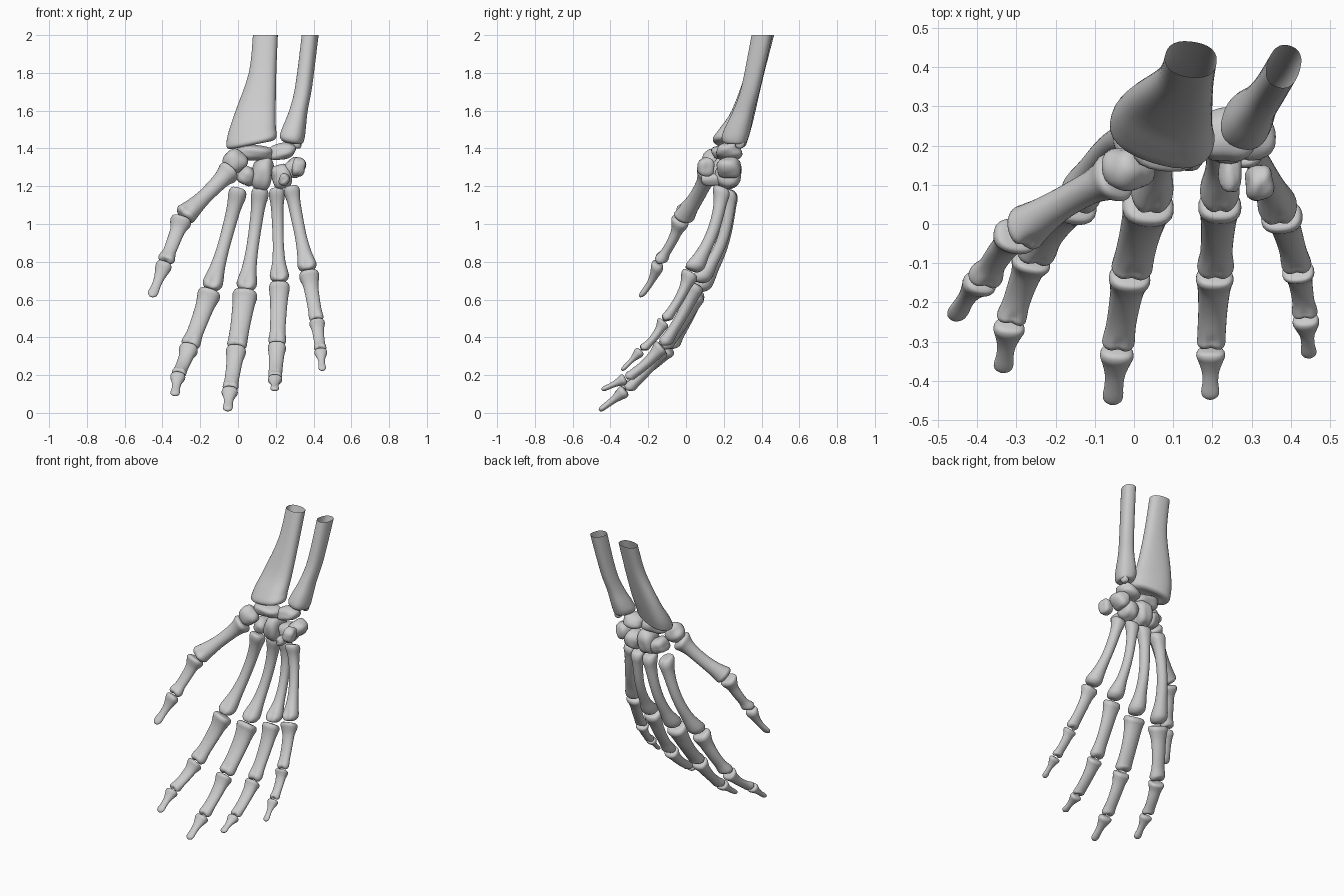
import bpy, bmesh, math
from mathutils import Vector, Matrix, noise

if "Cube" in bpy.data.objects:
    bpy.data.objects.remove(bpy.data.objects["Cube"])

SIDES = 24


def make_object(name, bm):
    bmesh.ops.recalc_face_normals(bm, faces=bm.faces)
    me = bpy.data.meshes.new(name)
    bm.to_mesh(me)
    bm.free()
    for p in me.polygons:
        p.use_smooth = True
    ob = bpy.data.objects.new(name, me)
    bpy.context.collection.objects.link(ob)
    return ob


def skin(name, rings, cap_start=True, cap_end=True):
    bm = bmesh.new()
    vs = [[bm.verts.new(p) for p in r] for r in rings]
    for a, b in zip(vs, vs[1:]):
        for i in range(len(a)):
            j = (i + 1) % len(a)
            bm.faces.new((a[i], a[j], b[j], b[i]))
    for ring, cap in ((vs[0], cap_start), (vs[-1], cap_end)):
        if cap:
            c = bm.verts.new(sum((v.co for v in ring), Vector()) / len(ring))
            for i in range(len(ring)):
                bm.faces.new((ring[i], ring[(i + 1) % len(ring)], c))
    return make_object(name, bm)


def spline(rows, n):
    """Catmull-Rom through rows of numbers, n steps per span."""
    rows = [Vector(r) for r in rows]
    out = []
    for i in range(len(rows) - 1):
        p0, p1, p2 = rows[max(i - 1, 0)], rows[i], rows[i + 1]
        p3 = rows[min(i + 2, len(rows) - 1)]
        for k in range(n):
            t = k / n
            out.append(p1 + (p2 - p0) * (t / 2)
                       + (p0 * 2 - p1 * 5 + p2 * 4 - p3) * (t * t / 2)
                       + (p1 * 3 - p0 - p2 * 3 + p3) * (t ** 3 / 2))
    out.append(rows[-1])
    return out


def profile(kind, base, shaft, head):
    """Rows of (position, half width, half depth)."""
    if kind == "meta":
        return [(0, base * .55, base * .6), (.012, base * .88, base * .95),
                (.06, base, base * 1.1), (.15, base * .82, base * .9),
                (.3, shaft * 1.05, shaft * 1.1), (.55, shaft, shaft * 1.1),
                (.75, shaft * 1.2, shaft * 1.2), (.88, head * .96, head * .98),
                (.94, head, head * 1.05), (.985, head * .75, head * .8),
                (1, head * .35, head * .4)]
    if kind == "phal":
        return [(0, base * .55, base * .45), (.015, base * .88, base * .75),
                (.07, base, base * .88), (.14, base * .94, base * .8),
                (.28, shaft * 1.1, shaft * .9), (.55, shaft, shaft * .78),
                (.76, shaft * .98, shaft * .76), (.88, head, head * .8),
                (.94, head, head * .85), (.985, head * .8, head * .65),
                (1, head * .5, head * .35)]
    return [(0, base * .5, base * .4), (.03, base * .88, base * .7),
            (.12, base, base * .82), (.24, base * .85, base * .7),
            (.45, shaft * 1.1, shaft * .9), (.66, shaft, shaft * .75),
            (.84, head, head * .62), (.94, head * .85, head * .5),
            (1, head * .35, head * .2)]


def bone(name, a, b, kind, base, shaft, head, side=(1, 0, 0), bow=.012):
    a, b = Vector(a), Vector(b)
    axis = b - a
    length = axis.length
    axis.normalize()
    u = Vector(side)
    u = (u - axis * u.dot(axis)).normalized()
    palm = axis.cross(u)
    rings = []
    for t, w, d in spline(profile(kind, base, shaft, head), 3):
        c = a.lerp(b, t) - palm * (bow * 4 * t * (1 - t))
        ring = []
        for i in range(SIDES):
            th = 2 * math.pi * i / SIDES
            cu, sv = math.cos(th), math.sin(th)
            dep = d
            end = max(0, min(1, (t - .78) / .12)) if kind != "tip" else 0
            if sv > 0:   # flat palm side, groove between the condyles
                dep *= 1 - .16 * math.sin(math.pi * t)
                dep *= 1 - .28 * end * math.exp(-(cu / .35) ** 2)
            # two-lobed end on the phalanges, square-ish base
            lift = .012 * end * (cu * cu - .5) if kind == "phal" else 0
            sq = 1 + .09 * max(0, 1 - t / .25) * (1 - math.cos(4 * th)) / 2
            ring.append(c + u * (w * cu * sq) + palm * (dep * sv * sq) + axis * lift)
        rings.append(ring)
    return skin(name, rings)


def gap(a, b, g0=.006, g1=.004):
    a, b = Vector(a), Vector(b)
    d = (b - a).normalized()
    return a + d * g0, b - d * g1


# Four fingers: joints from wrist to tip, then half widths
fingers = {
    "index": ([(.005, .215, 1.19), (-.145, .055, .65), (-.257, -.085, .35),
               (-.316, -.25, .205), (-.336, -.38, .09)],
              (.048, .033, .053), (.061, .045, .05), (.05, .036, .038), (.04, .022, .025)),
    "middle": ([(.12, .225, 1.19), (.04, .055, .645), (-.008, -.125, .345),
                (-.042, -.315, .125), (-.056, -.462, .01)],
               (.046, .032, .053), (.066, .052, .052), (.053, .039, .041), (.043, .024, .026)),
    "ring": ([(.205, .225, 1.19), (.22, .055, .69), (.207, -.125, .36),
              (.196, -.315, .185), (.194, -.45, .12)],
             (.042, .029, .05), (.055, .042, .046), (.048, .037, .036), (.037, .02, .023)),
    "little": ([(.28, .19, 1.2), (.373, .025, .75), (.417, -.115, .49),
                (.437, -.235, .335), (.447, -.343, .222)],
               (.043, .031, .05), (.053, .036, .038), (.041, .029, .032), (.034, .017, .02)),
}
kinds = (("metacarpal", "meta", .055), ("proximal_phalanx", "phal", .014),
         ("middle_phalanx", "phal", .012), ("distal_phalanx", "tip", .0))
for fname, (pts, *widths) in fingers.items():
    for k, (label, kind, bow) in enumerate(kinds):
        a, b = gap(pts[k], pts[k + 1])
        bone(f"{fname}_{label}", a, b, kind, *widths[k],
             bow=.035 if fname == "little" and k == 0 else bow)

# Thumb
tp = [(-.035, .125, 1.29), (-.295, -.025, 1.035), (-.385, -.145, .8), (-.46, -.245, .612)]
tw = ((.058, .04, .058), (.056, .036, .044), (.043, .024, .027))
for k, (label, kind) in enumerate((("metacarpal", "meta"), ("proximal_phalanx", "phal"),
                                   ("distal_phalanx", "tip"))):
    a, b = gap(tp[k], tp[k + 1])
    bone(f"thumb_{label}", a, b, kind, *tw[k], side=(1, -.4, -.8), bow=.012)


# Wrist bones: lumpy rounded blocks (centre, half sizes, tilt about y)
def carpal(name, c, s, tilt, seed):
    bm = bmesh.new()
    bmesh.ops.create_uvsphere(bm, u_segments=24, v_segments=16, radius=1)
    rot = Matrix.Rotation(math.radians(tilt), 3, 'Y')
    for v in bm.verts:
        p = v.co.copy()
        q = (abs(p.x) ** 2.8 + abs(p.y) ** 2.8 + abs(p.z) ** 2.8) ** (1 / 2.8)
        p = p / q * (1 + .2 * noise.noise(p * 1.1 + Vector((seed * 7.3, seed * 3.1, 0))))
        v.co = rot @ Vector((p.x * s[0], p.y * s[1], p.z * s[2])) + Vector(c)
    make_object(name, bm)


carpals = [
    ("scaphoid", (.09, .2, 1.375), (.095, .06, .042), 5),
    ("lunate", (.235, .225, 1.385), (.07, .065, .042), -10),
    ("triquetrum", (.3, .225, 1.3), (.05, .065, .055), 35),
    ("pisiform", (.32, .105, 1.3), (.034, .042, .048), 10),
    ("trapezium", (-.015, .14, 1.33), (.06, .055, .055), 40),
    ("trapezoid", (.045, .21, 1.255), (.045, .065, .05), 15),
    ("capitate", (.13, .215, 1.27), (.055, .075, .082), 5),
    ("hamate", (.235, .22, 1.255), (.055, .065, .062), -15),
    ("hamate_hook", (.245, .135, 1.235), (.026, .055, .032), 20),
]
for i, (n, c, s, tilt) in enumerate(carpals):
    carpal(n, c, s, tilt, i + 1)


# Forearm bones: sections (x, y, z, half x, half y, turn, slope), open at the cut
def forearm(name, rows):
    rings = []
    for x, y, z, rx, ry, turn, slope in spline(rows, 4):
        ring = []
        for i in range(32):
            th = 2 * math.pi * i / 32
            r = 1 + .06 * (1 - math.cos(4 * th)) / 2
            px, py = rx * r * math.cos(th), ry * r * math.sin(th)
            ct, st = math.cos(turn), math.sin(turn)
            dx = px * ct - py * st
            ring.append(Vector((x + dx, y + px * st + py * ct, z + slope * dx)))
        rings.append(ring)
    skin(name, rings, cap_start=False)


forearm("radius", [
    (.145, .42, 2, .066, .045, -.15, 0),
    (.13, .365, 1.8, .073, .047, -.2, 0),
    (.093, .305, 1.6, .108, .056, -.25, .02),
    (.075, .26, 1.5, .128, .072, -.3, .1),
    (.072, .235, 1.45, .136, .08, -.3, .18),
    (.072, .23, 1.425, .128, .074, -.3, .2),
    (.075, .23, 1.418, .095, .05, -.3, .2),
    (.08, .23, 1.43, .03, .018, -.3, .15)])
forearm("ulna", [
    (.382, .402, 2, .042, .055, -.3, 0),
    (.348, .345, 1.73, .043, .05, -.3, 0),
    (.32, .305, 1.6, .047, .055, -.3, 0),
    (.297, .275, 1.51, .06, .068, -.3, 0),
    (.287, .26, 1.46, .063, .07, -.3, -.1),
    (.287, .258, 1.432, .05, .058, -.3, -.15),
    (.288, .258, 1.425, .02, .025, -.3, -.1)])
carpal("ulna_styloid", (.315, .285, 1.43), (.022, .026, .03), 0, 20)
